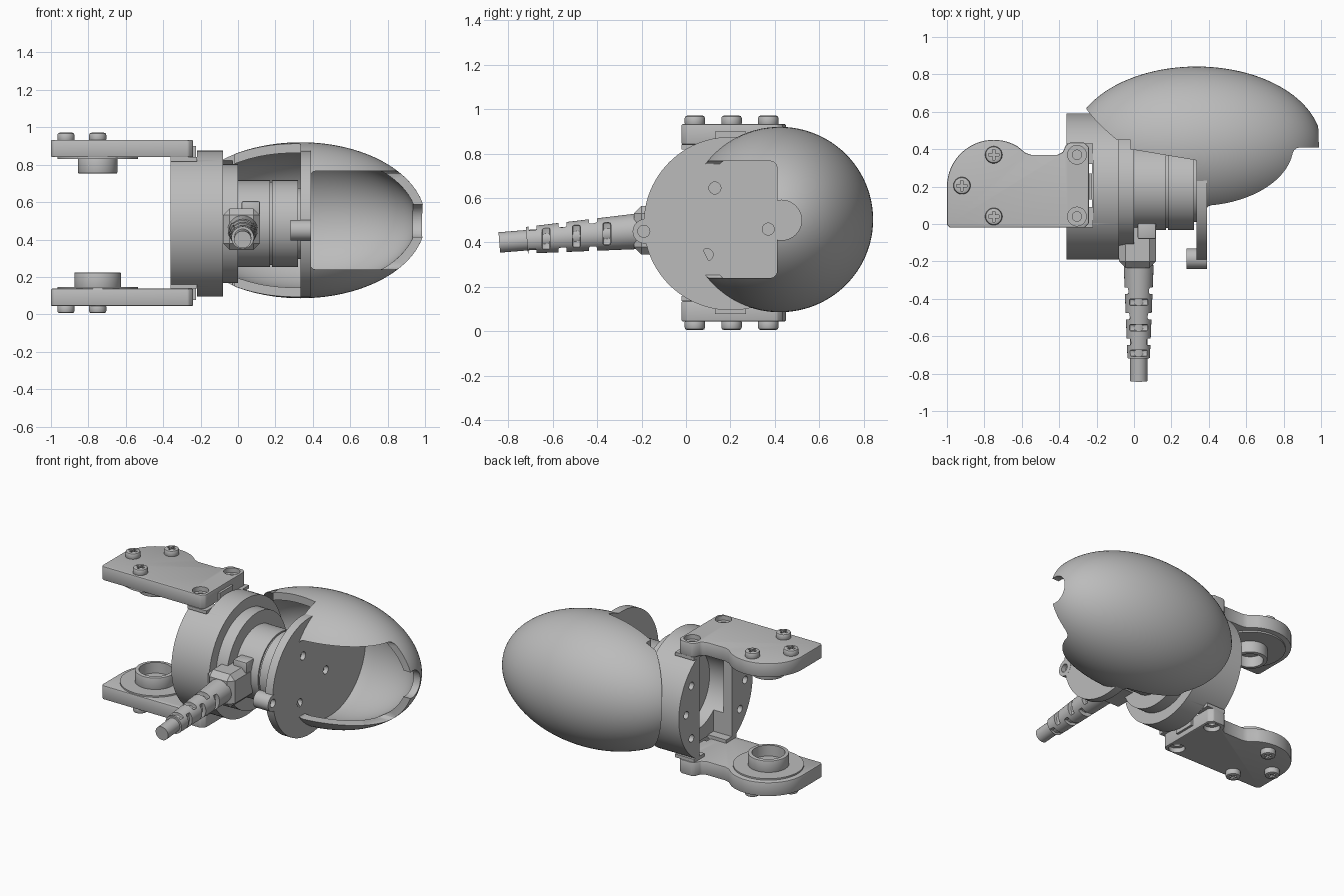
import bpy, bmesh, math
from mathutils import Matrix, Vector

cube = bpy.data.objects.get("Cube")
if cube:
    bpy.data.objects.remove(cube)

grey = bpy.data.materials.new("plain grey")
grey.use_nodes = True
grey.diffuse_color = (0.5, 0.5, 0.5, 1)
grey.node_tree.nodes["Principled BSDF"].inputs["Base Color"].default_value = (0.5, 0.5, 0.5, 1)

AXIS_Y, AXIS_Z = 0.2, 0.485   # motor axis, along x


def finish(bm, name):
    bmesh.ops.recalc_face_normals(bm, faces=bm.faces)
    mesh = bpy.data.meshes.new(name)
    bm.to_mesh(mesh)
    bm.free()
    ob = bpy.data.objects.new(name, mesh)
    bpy.context.collection.objects.link(ob)
    mesh.materials.append(grey)
    return ob


def bevel(bm, width, segments=2, angle=0.6):
    if width:
        edges = [e for e in bm.edges if e.calc_face_angle(0) > angle]
        bmesh.ops.bevel(bm, geom=edges, offset=width, segments=segments,
                        affect='EDGES', profile=0.5)


def box(name, lo, hi, width=0, segments=2):
    bm = bmesh.new()
    bmesh.ops.create_cube(bm, size=1)
    lo, hi = Vector(lo), Vector(hi)
    for v in bm.verts:
        v.co = [(a + b) / 2 + c * (b - a) for a, b, c in zip(lo, hi, v.co)]
    bevel(bm, width, segments)
    return finish(bm, name)


def rod(name, a, b, r, r2=None, width=0, sides=64):
    a, b = Vector(a), Vector(b)
    bm = bmesh.new()
    turn = (b - a).to_track_quat('Z', 'Y').to_matrix().to_4x4()
    bmesh.ops.create_cone(bm, cap_ends=True, segments=sides, radius1=r,
                          radius2=r if r2 is None else r2, depth=(b - a).length,
                          matrix=Matrix.Translation((a + b) / 2) @ turn)
    bevel(bm, width)
    return finish(bm, name)


def disc(name, x0, x1, r, y=AXIS_Y, z=AXIS_Z, width=0, sides=96):
    return rod(name, (x0, y, z), (x1, y, z), r, width=width, sides=sides)


def prism(name, points, z0, z1, width=0):
    bm = bmesh.new()
    face = bm.faces.new([bm.verts.new((x, y, z0)) for x, y in points])
    new = bmesh.ops.extrude_face_region(bm, geom=[face])["geom"]
    bmesh.ops.translate(bm, verts=[g for g in new if isinstance(g, bmesh.types.BMVert)],
                        vec=(0, 0, z1 - z0))
    bevel(bm, width)
    return finish(bm, name)


def ellipsoid(name, centre, radii):
    bm = bmesh.new()
    bmesh.ops.create_uvsphere(bm, u_segments=96, v_segments=64, radius=1,
                              matrix=Matrix.Translation(centre)
                              @ Matrix.Rotation(math.pi / 2, 4, 'Y')
                              @ Matrix.Diagonal((radii[2], radii[1], radii[0], 1)))
    return finish(bm, name)


def combine(ob, other, operation='DIFFERENCE'):
    mod = ob.modifiers.new("combine", 'BOOLEAN')
    mod.object, mod.operation, mod.solver = other, operation, 'EXACT'
    bpy.context.view_layer.objects.active = ob
    bpy.ops.object.modifier_apply(modifier=mod.name)
    bpy.data.objects.remove(other)


def cut(ob, *cutters):
    for c in cutters:
        combine(ob, c)


# Egg-shaped shell: hollow, trimmed round the motor and opened at the front
C = (0.335, 0.422, 0.503)
shell = ellipsoid("shell", C, (0.668, 0.42, 0.417))
cut(shell,
    ellipsoid("cutter", C, (0.62, 0.372, 0.368)),
    disc("cutter", -0.5, -0.03, 0.42),
    prism("cutter", [(-0.5, -0.3), (0.335, -0.3), (0.335, 0.34), (-0.02, 0.4),
                     (-0.02, 0.45), (-0.5, 0.45)], -0.2, 1.2),
    box("cutter", (0.385, -0.3, 0.24), (1.3, 0.41, 0.766), 0.03, 3),
    disc("cutter", 0.8, 1.2, 0.09, 0.43, 0.5, sides=48))

# Mounting plate between the motor and the shell
plate = disc("mounting_plate", 0.335, 0.39, 0.39)
inner = disc("plate_back", 0.336, 0.389, 0.385, 0.422, 0.503)
combine(plate, inner, 'UNION')
lug = disc("lug", 0.28, 0.391, 0.055, -0.185, 0.45, sides=32)
combine(plate, lug, 'UNION')
for y, z in [(0.13, 0.645), (0.095, 0.345), (0.37, 0.46), (-0.19, 0.45)]:
    cut(plate, disc("cutter", 0.36, 0.5, 0.027, y, z, sides=24))

# Motor housing with flats, a rear channel and screw holes
housing = disc("motor_housing", -0.36, -0.08, 0.39)
cut(housing,
    box("cutter", (-0.5, -0.4, 0.82), (-0.22, 0.8, 1.2)),
    box("cutter", (-0.5, -0.4, -0.2), (-0.22, 0.8, 0.15)),
    box("cutter", (-0.5, 0.03, -0.2), (-0.225, 0.37, 1.2)),
    disc("cutter", -0.3, -0.14, 0.25))
for side in (0, math.pi):
    for turn in (-0.6, 0, 0.6):
        y = AXIS_Y + 0.31 * math.cos(side + turn)
        z = AXIS_Z + 0.31 * math.sin(side + turn)
        cut(housing, disc("cutter", -0.4, -0.3, 0.025, y, z, sides=24))

# Stepped motor body
disc("motor_flange", -0.085, 0, 0.318)
disc("motor_barrel", -0.01, 0.17, 0.232)
disc("motor_groove", 0.16, 0.19, 0.222)
disc("output_collar", 0.182, 0.322, 0.232)
disc("output_hub", 0.31, 0.34, 0.19)

# Cable outlet, slotted strain relief and cable
CX = 0.025
box("cable_outlet", (-0.08, -0.235, 0.345), (0.117, 0.02, 0.565), 0.035, 1)
box("outlet_clip", (0.02, -0.08, 0.53), (0.118, 0.02, 0.605), 0.008)


def along(t):
    return Vector((CX, -0.22 - 0.62 * t, 0.45 - 0.05 * t))


sleeve = rod("strain_relief", along(0), along(0.8), 0.08, 0.06, sides=48)
for i in range(3):
    for sign in (-1, 1):
        p = along(0.22 + 0.22 * i)
        q = along(0.32 + 0.22 * i)
        for centre, push in ((p, Vector((sign * 0.07, 0, 0))), (q, Vector((0, 0, sign * 0.07)))):
            side = Vector((0.03, 0.018, 0.05)) if push.x else Vector((0.05, 0.018, 0.03))
            cut(sleeve, box("cutter", centre + push - side, centre + push + side, 0.008))
rod("cable", along(0), along(1), 0.046, sides=40)

# Two bracket arms, the lower one mirroring the upper
BX = -0.75
arc = [(BX + 0.25 * math.cos(math.radians(a)), AXIS_Y + 0.25 * math.sin(math.radians(a)))
       for a in range(180, 54, -6)]
outline = ([(-0.985, -0.02), (-1, -0.005)] + arc
           + [(-0.58, 0.38), (-0.55, 0.37), (-0.41, 0.37), (-0.38, 0.385), (-0.365, 0.42),
              (-0.345, 0.435), (-0.265, 0.435), (-0.24, 0.41), (-0.24, 0.005), (-0.265, -0.02)])

for name, base, s, boss_r in (("upper", 0.84, 1, 0.105), ("lower", 0.137, -1, 0.125)):
    top = base + s * 0.093
    arm = prism(name + "_arm", outline, base, top, 0.007)
    for y in (0.04, 0.37):
        cut(arm,
            rod("cutter", (-0.305, y, top - s * 0.03), (-0.305, y, top + s * 0.1), 0.05, sides=32),
            rod("cutter", (-0.305, y, base - s * 0.1), (-0.305, y, top + s * 0.1), 0.025, sides=24))
    # Pads and key that seat the arm on the housing
    for y in (0.0, 0.34):
        box(name + "_arm_pad", (-0.36, y - 0.02, min(base, base - s * 0.022)),
            (-0.22, y + 0.09, max(base, base - s * 0.022)))
    box(name + "_arm_key", (-0.3, 0.13, min(base, base + s * 0.06)),
        (-0.225, 0.27, max(base, base + s * 0.06)))
    # Pivot flange and hollow boss
    rod(name + "_pivot_flange", (BX, AXIS_Y, base + s * 0.01), (BX, AXIS_Y, base - s * 0.01), 0.215)
    boss = rod(name + "_pivot_boss", (BX, AXIS_Y, base), (BX, AXIS_Y, base - s * 0.087),
               boss_r, width=0.006)
    cut(boss, rod("cutter", (BX, AXIS_Y, base - s * 0.015), (BX, AXIS_Y, base - s * 0.2),
                  boss_r - 0.025))
    # Cross-head screws
    for x, y in ((BX, 0.37), (-0.92, 0.205), (BX, 0.04)):
        head = rod(name + "_screw", (x, y, top - s * 0.01), (x, y, top + s * 0.038), 0.046,
                   width=0.012, sides=32)
        z0, z1 = sorted((top + s * 0.018, top + s * 0.1))
        cut(head,
            box("cutter", (x - 0.028, y - 0.007, z0), (x + 0.028, y + 0.007, z1)),
            box("cutter", (x - 0.007, y - 0.028, z0), (x + 0.007, y + 0.028, z1)))

# Smooth the curved faces, keep the hard edges
bpy.ops.object.select_all(action='DESELECT')
for ob in bpy.context.collection.objects:
    if ob.type == 'MESH':
        ob.select_set(True)
        bpy.context.view_layer.objects.active = ob
bpy.ops.object.shade_smooth_by_angle(angle=math.radians(32))
